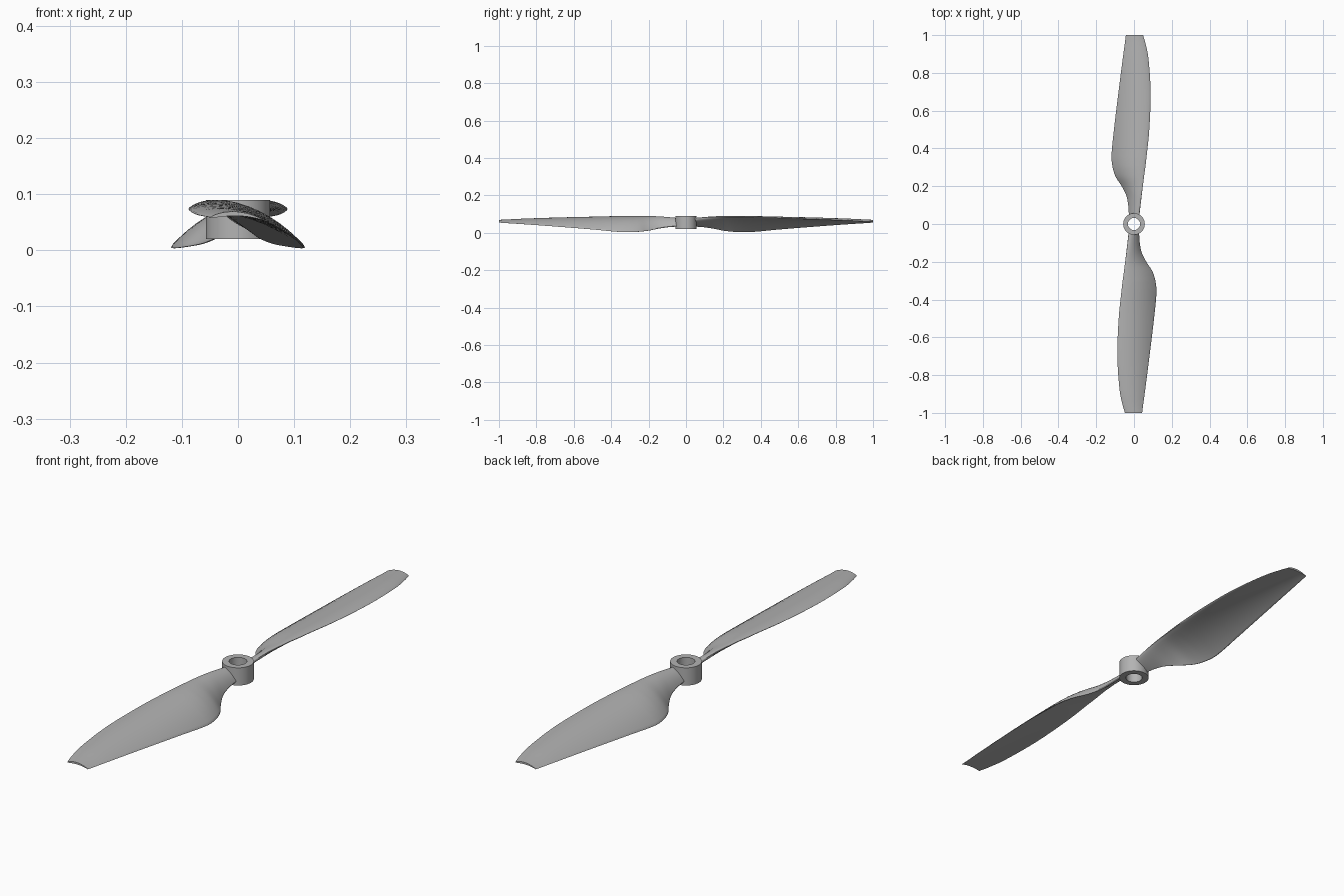
import bpy, bmesh, math
from mathutils import Vector

cube = bpy.data.objects.get("Cube")
if cube:
    bpy.data.objects.remove(cube, do_unlink=True)

grey = bpy.data.materials.new("plain grey")
grey.use_nodes = True
grey.diffuse_color = (0.45, 0.45, 0.45, 1)
grey.node_tree.nodes["Principled BSDF"].inputs["Base Color"].default_value = grey.diffuse_color


def finish(bm, name):
    """Turn a bmesh into a smooth shaded object with crisp edges."""
    bmesh.ops.recalc_face_normals(bm, faces=bm.faces)
    mesh = bpy.data.meshes.new(name)
    bm.to_mesh(mesh)
    bm.free()
    mesh.materials.append(grey)
    obj = bpy.data.objects.new(name, mesh)
    bpy.context.collection.objects.link(obj)
    bpy.ops.object.select_all(action='DESELECT')
    obj.select_set(True)
    bpy.context.view_layer.objects.active = obj
    bpy.ops.object.shade_smooth_by_angle(angle=math.radians(35))
    return obj


def bridge(bm, a, b):
    for i in range(len(a)):
        j = (i + 1) % len(a)
        bm.faces.new((a[i], a[j], b[j], b[i]))


# Hub: a plain ring with a straight bore
def make_hub(outer=0.057, bore=0.032, low=0.02, high=0.09, sides=64):
    bm = bmesh.new()
    rings = []
    for radius, z in ((outer, low), (outer, high), (bore, high), (bore, low)):
        angles = [math.tau * i / sides for i in range(sides)]
        rings.append([bm.verts.new((radius * math.cos(a), radius * math.sin(a), z)) for a in angles])
    for k in range(len(rings)):
        bridge(bm, rings[k], rings[(k + 1) % len(rings)])
    return finish(bm, "hub")


# Blade stations: radius, leading x, leading z, trailing x, trailing z, thickness
STATIONS = [
    (.042, -.027, .076, .026, .035, .020),
    (.10, -.034, .082, .030, .030, .019),
    (.15, -.040, .086, .040, .022, .019),
    (.20, -.047, .087, .065, .012, .019),
    (.25, -.053, .087, .097, .006, .019),
    (.30, -.060, .086, .113, .004, .019),
    (.36, -.067, .085, .119, .005, .018),
    (.50, -.081, .080, .106, .018, .016),
    (.70, -.088, .073, .082, .034, .013),
    (.88, -.076, .065, .059, .047, .010),
    (.96, -.060, .061, .048, .052, .008),
    (1.0, -.048, .059, .043, .055, .007),
]


def tangent(k):
    a, b = STATIONS[max(k - 1, 0)], STATIONS[min(k + 1, len(STATIONS) - 1)]
    return [(q - p) / (b[0] - a[0]) for p, q in zip(a, b)]


def station_between(k, t):
    """Smooth interpolation between neighbouring stations."""
    a, b = STATIONS[k], STATIONS[k + 1]
    span = b[0] - a[0]
    h = 3 * t * t - 2 * t ** 3
    u, v = t * (1 - t) ** 2 * span, t * t * (t - 1) * span
    return [p + (q - p) * h + m * u + n * v
            for p, q, m, n in zip(a, b, tangent(k), tangent(k + 1))]


def section(r, lead_x, lead_z, trail_x, trail_z, thick, steps=14):
    """Cambered airfoil loop from trailing edge over the top and back below."""
    lead, trail = Vector((lead_x, -r, lead_z)), Vector((trail_x, -r, trail_z))
    chord = trail - lead
    up = Vector((-chord.z, 0, chord.x)).normalized()
    rise = chord.length * (0.03 + 0.06 * min(r / 0.3, 1))
    points = []
    for i in range(2 * steps):
        t = (1 + math.cos(math.pi * i / steps)) / 2
        side = 1 if i <= steps else -1
        half = thick * (1.35 * math.sqrt(t) * (1 - t) + 0.1 * t)
        camber = rise * 4 * t * (1 - t)
        # the trailing edge is left slightly blunt by the small linear term
        points.append(lead + chord * t + up * (camber + side * half * (t < 1)))
    return points


def make_blade(name):
    bm = bmesh.new()
    stations = [station_between(k, s / 5) for k in range(len(STATIONS) - 1) for s in range(5)]
    stations.append(STATIONS[-1])
    loops = [[bm.verts.new(p) for p in section(*s)] for s in stations]
    for a, b in zip(loops, loops[1:]):
        bridge(bm, a, b)
    # close the root and tip with strips joining top and bottom
    for loop in (loops[0], loops[-1]):
        n = len(loop)
        for i in range(n // 2):
            corners = [loop[i], loop[i + 1], loop[(n - i - 1) % n], loop[(n - i) % n]]
            bm.faces.new(list(dict.fromkeys(corners)))
    return finish(bm, name)


make_hub()
make_blade("front_blade")
back_blade = make_blade("back_blade")
back_blade.rotation_euler.z = math.pi
